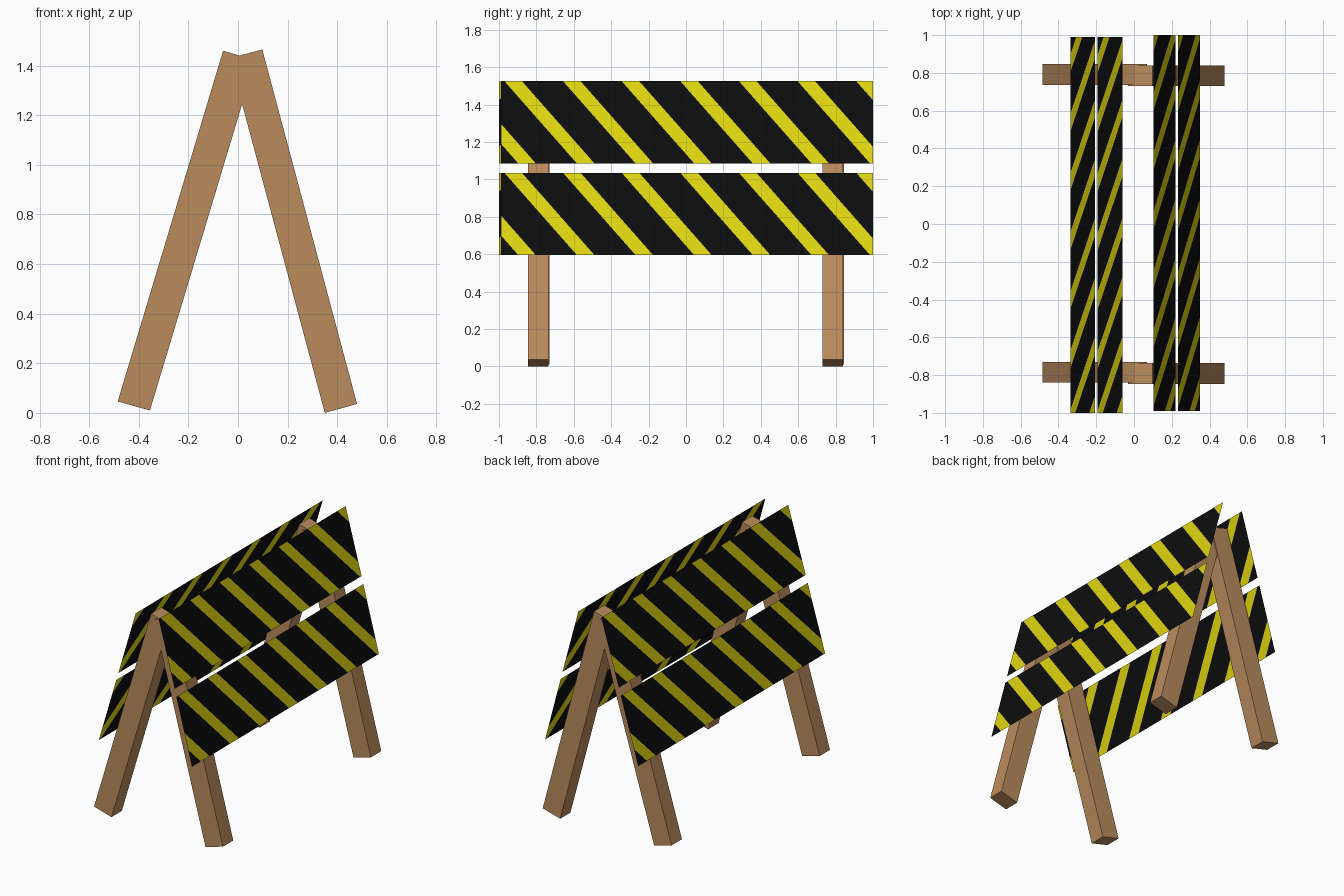
import bpy, bmesh, math
from mathutils import Vector

if "Cube" in bpy.data.objects:
    bpy.data.objects.remove(bpy.data.objects["Cube"])


def material(name, rgb):
    m = bpy.data.materials.new(name)
    m.diffuse_color = (*rgb, 1.0)
    m.use_nodes = True
    m.node_tree.nodes["Principled BSDF"].inputs["Base Color"].default_value = m.diffuse_color
    return m


WOOD = material("brown wood", (0.49, 0.26, 0.11))
BLACK = material("black paint", (0.004, 0.004, 0.004))
YELLOW = material("yellow paint", (0.74, 0.67, 0.005))

# Stripe layout along a board (start at lower edge, pitch, width, lean to the top edge)
START, PITCH, WIDTH, LEAN = -0.583, 0.3135, 0.094, -0.388


def finish(bm, name, mats):
    me = bpy.data.meshes.new(name)
    bm.to_mesh(me)
    bm.free()
    for m in mats:
        me.materials.append(m)
    ob = bpy.data.objects.new(name, me)
    bpy.context.collection.objects.link(ob)
    return ob


def leg(name, profile, y0, y1):
    """Square beam: xz profile extruded along y."""
    bm = bmesh.new()
    face = bm.faces.new([bm.verts.new((x, y0, z)) for x, z in profile])
    ext = bmesh.ops.extrude_face_region(bm, geom=[face])
    verts = [g for g in ext["geom"] if isinstance(g, bmesh.types.BMVert)]
    bmesh.ops.translate(bm, verts=verts, vec=(0, y1 - y0, 0))
    bmesh.ops.recalc_face_normals(bm, faces=bm.faces)
    finish(bm, name, [WOOD])


def board(name, side, low, high):
    """Thin striped sheet; cut flat in (along, up) space, then leaned into place."""
    bm = bmesh.new()
    bm.faces.new([bm.verts.new(c) for c in
                  ((-0.99, 0, 0), (1, 0, 0), (1, 1, 0), (-0.99, 1, 0))])
    normal = Vector((1, -LEAN, 0)).normalized()
    for k in range(-3, 8):
        for edge in (0, WIDTH):
            bmesh.ops.bisect_plane(
                bm, geom=bm.verts[:] + bm.edges[:] + bm.faces[:],
                plane_co=(START + k * PITCH + edge, 0, 0), plane_no=normal)
    # Yellow where the face lies inside a stripe
    for f in bm.faces:
        c = f.calc_center_median()
        f.material_index = int((c.x - LEAN * c.y - START) % PITCH < WIDTH)
    for v in bm.verts:
        a, t = v.co.x, v.co.y
        v.co = (low[0] + (high[0] - low[0]) * t, a * side,
                low[1] + (high[1] - low[1]) * t)
    bm.normal_update()
    for f in bm.faces:
        if f.normal.x * side < 0:
            f.normal_flip()
    finish(bm, name, [BLACK, YELLOW])


# Two leaning frames, the left one turned half round and slightly more tilted
FRAMES = {
    "right": (1, [(0.35, 0.0), (0.48, 0.036), (0.098, 1.465), (-0.033, 1.43)],
              ((0.35, 0.595), (0.234, 1.035)), ((0.221, 1.085), (0.102, 1.525))),
    "left": (-1, [(-0.355, 0.01), (-0.485, 0.046), (-0.06, 1.46), (0.07, 1.422)],
             ((-0.337, 0.595), (-0.207, 1.035)), ((-0.192, 1.085), (-0.062, 1.523))),
}
for label, (side, profile, lower, upper) in FRAMES.items():
    for where, y0, y1 in (("a", 0.73, 0.84), ("b", -0.846, -0.736)):
        leg(f"{label}_leg_{where}", profile, y0 * side, y1 * side)
    board(f"{label}_lower_board", side, *lower)
    board(f"{label}_upper_board", side, *upper)
